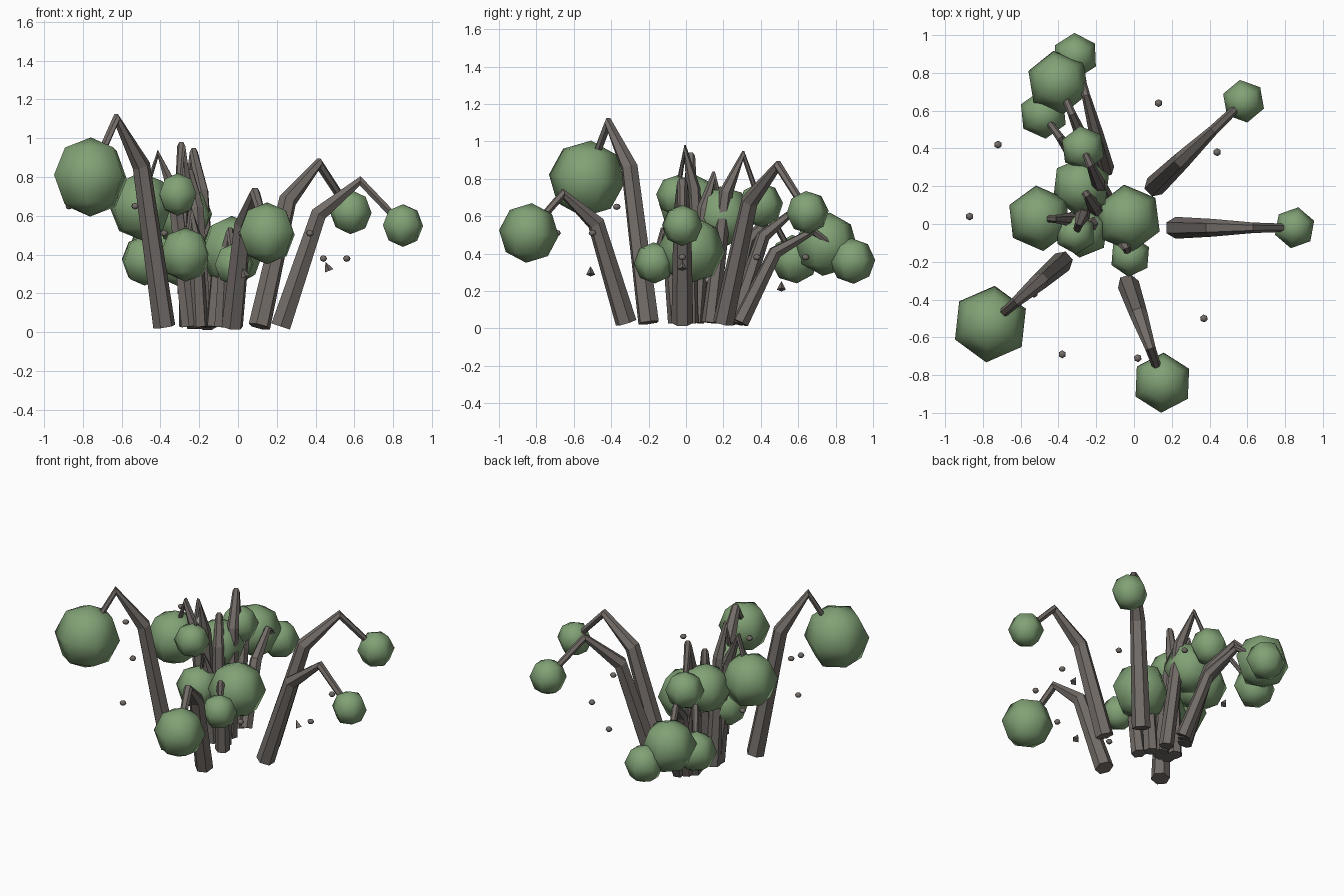
import bpy, bmesh, math, random
from mathutils import Vector, Matrix

random.seed(4)
cube = bpy.data.objects.get("Cube")
if cube:
    bpy.data.objects.remove(cube)


def material(name, rgb):
    m = bpy.data.materials.new(name)
    m.use_nodes = True
    m.diffuse_color = (*rgb, 1)
    bsdf = m.node_tree.nodes["Principled BSDF"]
    bsdf.inputs["Base Color"].default_value = (*rgb, 1)
    return m


BARK = material("grey brown bark", (0.17, 0.15, 0.137))
LEAF = material("leaf green", (0.22, 0.36, 0.18))


def finish(bm, name, mat, smooth=False):
    bmesh.ops.recalc_face_normals(bm, faces=bm.faces)
    for face in bm.faces:
        face.smooth = smooth
    mesh = bpy.data.meshes.new(name)
    bm.to_mesh(mesh)
    bm.free()
    mesh.materials.append(mat)
    obj = bpy.data.objects.new(name, mesh)
    bpy.context.collection.objects.link(obj)


def stem(name, base, tip, peak_height, thick, sides=6):
    """Tapered tube that leans out, bends, peaks and droops to the tip."""
    bend = base.lerp(tip, 0.31)
    bend.z = peak_height * 0.78
    peak = base.lerp(tip, 0.65)
    peak.z = peak_height
    points = [base, bend, peak, tip]
    radii = [0.058, 0.047, 0.028, 0.02]

    reach = tip - base
    side = Vector((-reach.y, reach.x, 0)).normalized()
    bm = bmesh.new()
    rings = []
    for i, (point, radius) in enumerate(zip(points, radii)):
        before = points[max(i - 1, 0)]
        after = points[min(i + 1, len(points) - 1)]
        along = (point - before).normalized() + (after - point).normalized()
        up = along.normalized().cross(side)
        ring = []
        for k in range(sides):
            angle = math.tau * k / sides
            offset = side * math.cos(angle) + up * math.sin(angle)
            ring.append(bm.verts.new(point + offset * radius * thick))
        rings.append(ring)
    for low, high in zip(rings, rings[1:]):
        for k in range(sides):
            n = (k + 1) % sides
            bm.faces.new((low[k], low[n], high[n], high[k]))
    bm.faces.new(rings[0])
    bm.faces.new(rings[-1])
    finish(bm, name, BARK)


def ball(name, centre, radius, mat, flatten=1.0):
    """Coarse six-sided ball with a slight random turn and tilt."""
    turn = Matrix.Rotation(math.radians(random.uniform(-12, 12)), 4, "Z")
    tilt = Matrix.Rotation(math.radians(random.uniform(-8, 8)), 4, "X")
    shape = Matrix.Diagonal((1, 1, flatten, 1))
    bm = bmesh.new()
    bmesh.ops.create_uvsphere(bm, u_segments=6, v_segments=4, radius=radius,
                              matrix=Matrix.Translation(centre) @ turn @ tilt @ shape)
    finish(bm, name, mat, smooth=True)


def plant(name, base, tip, radius, peak_height, thick):
    foot = Vector((*base, 0.03))
    stem(name + "_stem", foot, Vector(tip), peak_height, thick)
    ball(name + "_leaf_ball", tip, radius, LEAF)


# Outer plants: base, ball centre, ball radius, stem peak height
OUTER = {
    "front_right": ((-.38, -.2), (-.76, -.53, .8), .205, 1.1),
    "front": ((-.03, -.32), (.15, -.84, .51), .16, .72),
    "left": ((.22, -.02), (.85, -.02, .55), .11, .78),
    "back_left": ((.11, .2), (.58, .65, .62), .115, .87),
}
for name, values in OUTER.items():
    plant(name, *values, thick=1.0)

# Crowded plants in the middle
MIDDLE = {
    "right_high": ((-.25, .02), (-.5, .03, .65), .175, .92),
    "middle_high": ((-.26, .08), (-.31, -.05, .71), .11, .96),
    "middle_low": ((-.2, .02), (-.27, -.04, .4), .14, .62),
    "middle_back": ((-.18, .05), (-.28, .2, .6), .16, .82),
    "back_high": ((-.15, .13), (-.27, .4, .66), .12, .93),
    "middle_left": ((-.12, .02), (-.03, .03, .42), .18, .55),
    "middle_front": ((-.08, -.05), (-.02, -.17, .35), .11, .52),
}
for name, values in MIDDLE.items():
    plant(name, *values, thick=0.8)

# Low plants leaning to the back
BACK = {
    "back_right": ((-.22, .22), (-.48, .58, .37), .13, .6),
    "back_middle": ((-.19, .26), (-.4, .75, .45), .17, .63),
    "back_low": ((-.15, .29), (-.31, .89, .36), .122, .52),
}
for name, values in BACK.items():
    plant(name, *values, thick=0.8)

# Small seeds floating at three levels
SEED_LEVELS = {
    .65: [(-.72, .42), (-.87, .04), (-.53, -.37)],
    .51: [(-.38, -.69), (.02, -.71), (.37, -.5)],
    .38: [(.13, .64), (.44, .38), (.56, -.02), (-.35, .67)],
}
for height, places in SEED_LEVELS.items():
    for place in places:
        ball("seed", (*place, height), 0.021, BARK, flatten=0.8)

# Small floating thorns
for place in [(.03, -.51, .31), (.46, -.02, .34), (-.3, .51, .23)]:
    bm = bmesh.new()
    bmesh.ops.create_cone(bm, cap_ends=True, segments=4, radius1=0.024, radius2=0, depth=0.05,
                          matrix=Matrix.Translation(place) @ Matrix.Rotation(-0.4, 4, "Y"))
    finish(bm, "thorn", BARK)
